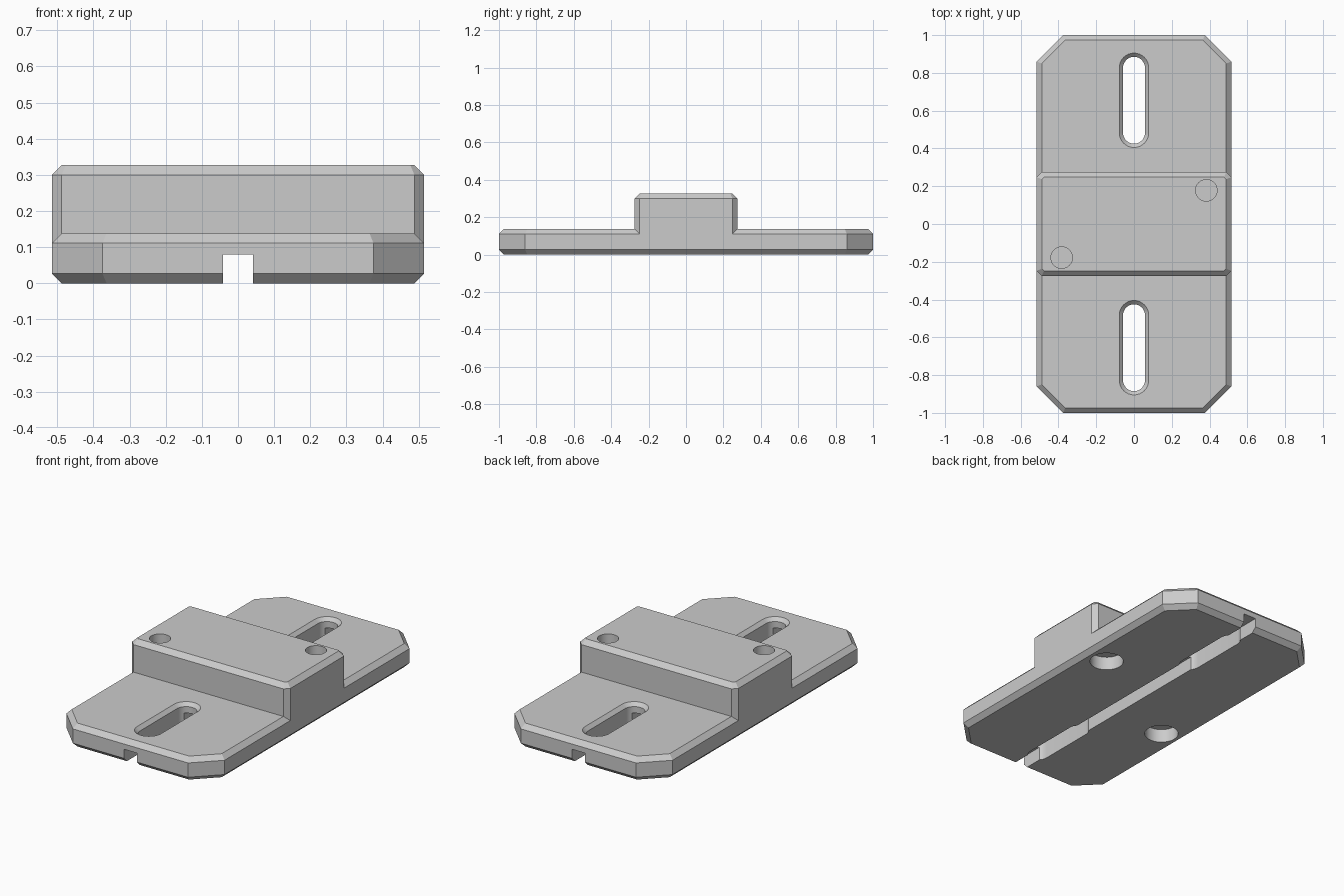
import bpy, bmesh, math

if "Cube" in bpy.data.objects:
    bpy.data.objects.remove(bpy.data.objects["Cube"], do_unlink=True)

CHAMFER = 0.027
PLATE_TOP = 0.138
BLOCK_TOP = 0.327

grey = bpy.data.materials.new("plain_grey")
grey.use_nodes = True
colour = (0.6, 0.6, 0.6, 1)
grey.diffuse_color = colour
grey.node_tree.nodes["Principled BSDF"].inputs["Base Color"].default_value = colour


def cut_rectangle(hx, hy, corner, inset=0.0):
    """Rectangle with cut corners, moved inwards by an even inset."""
    c = corner - inset * (2 - math.sqrt(2))
    hx, hy = hx - inset, hy - inset
    return [(hx, c - hy), (hx, hy - c), (hx - c, hy), (c - hx, hy),
            (-hx, hy - c), (-hx, c - hy), (c - hx, -hy), (hx - c, -hy)]


def stadium(radius, straight, cx, cy, steps=16):
    """Circle, or slot along y when straight is above zero."""
    pts = []
    for side in (1, -1):
        for i in range(steps + (1 if straight else 0)):
            a = math.pi * i / steps
            pts.append((cx + side * radius * math.cos(a),
                        cy + side * (straight + radius * math.sin(a))))
    return pts


def loft(name, layers):
    """Solid from stacked outlines: (z, points)."""
    bm = bmesh.new()
    rings = [[bm.verts.new((x, y, z)) for x, y in pts] for z, pts in layers]
    for low, high in zip(rings, rings[1:]):
        n = len(low)
        for i in range(n):
            j = (i + 1) % n
            bm.faces.new((low[i], low[j], high[j], high[i]))
    bm.faces.new(rings[0][::-1])
    bm.faces.new(rings[-1])
    bmesh.ops.recalc_face_normals(bm, faces=bm.faces)
    mesh = bpy.data.meshes.new(name)
    bm.to_mesh(mesh)
    bm.free()
    mesh.materials.append(grey)
    obj = bpy.data.objects.new(name, mesh)
    bpy.context.collection.objects.link(obj)
    return obj


def combine(target, tool, operation):
    """Apply a boolean and discard the tool."""
    mod = target.modifiers.new("combine", 'BOOLEAN')
    mod.operation = operation
    mod.solver = 'EXACT'
    mod.object = tool
    bpy.context.view_layer.update()
    graph = bpy.context.evaluated_depsgraph_get()
    mesh = bpy.data.meshes.new_from_object(target.evaluated_get(graph))
    target.modifiers.clear()
    target.data = mesh
    bpy.data.objects.remove(tool, do_unlink=True)


# Base plate with cut corners and chamfered rims
plate_size = (0.515, 1.0, 0.14)
body = loft("mounting_plate", [
    (0, cut_rectangle(*plate_size, CHAMFER)),
    (CHAMFER, cut_rectangle(*plate_size)),
    (PLATE_TOP - CHAMFER, cut_rectangle(*plate_size)),
    (PLATE_TOP, cut_rectangle(*plate_size, CHAMFER))])

# Raised centre block
block_size = (0.515, 0.275, CHAMFER)
block = loft("centre_block", [
    (PLATE_TOP - CHAMFER, cut_rectangle(*block_size)),
    (BLOCK_TOP - CHAMFER, cut_rectangle(*block_size)),
    (BLOCK_TOP, cut_rectangle(*block_size, CHAMFER))])
combine(body, block, 'UNION')

# Groove along the underside
groove = loft("groove_cutter", [
    (z, cut_rectangle(0.042, 1.2, 0.001)) for z in (-0.1, 0.08)])
combine(body, groove, 'DIFFERENCE')

for side in (1, -1):
    # Through slot with a chamfered upper rim
    y = side * 0.655
    slot = loft("slot_cutter", [
        (-0.1, stadium(0.058, 0.172, 0, y)),
        (PLATE_TOP - 0.02, stadium(0.058, 0.172, 0, y)),
        (PLATE_TOP + 0.02, stadium(0.098, 0.172, 0, y))])
    combine(body, slot, 'DIFFERENCE')

    # Blind pin hole in the top of the block
    pin = stadium(0.057, 0, side * 0.383, side * 0.178)
    combine(body, loft("pin_cutter", [(BLOCK_TOP - 0.15, pin), (0.5, pin)]), 'DIFFERENCE')

    # Wider round pocket in the underside
    pocket = stadium(0.093, 0, side * 0.375, side * 0.21)
    combine(body, loft("pocket_cutter", [(-0.1, pocket), (0.08, pocket)]), 'DIFFERENCE')

# Smooth the curved walls, keep the edges sharp
bpy.ops.object.select_all(action='DESELECT')
body.select_set(True)
bpy.context.view_layer.objects.active = body
bpy.ops.object.shade_smooth_by_angle(angle=math.radians(25))
